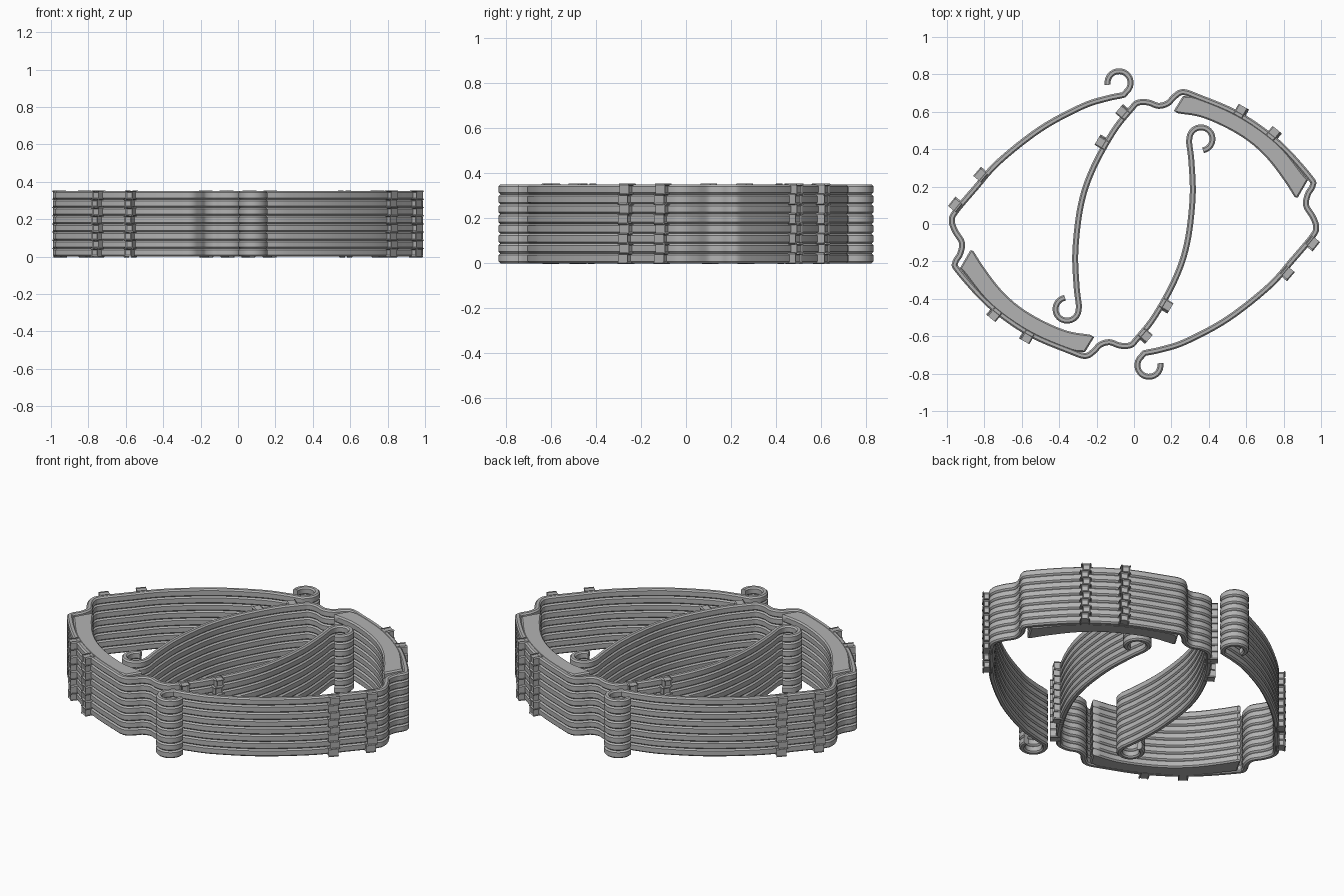
import bpy, bmesh
from math import cos, sin, pi, radians
from mathutils import Vector

if "Cube" in bpy.data.objects:
    bpy.data.objects.remove(bpy.data.objects["Cube"])

LAYERS, PITCH = 8, 0.35 / 8
HALF = 0.016          # half the band width
CHAMFER = 0.008

grey = bpy.data.materials.new("plain grey")
grey.use_nodes = True
grey.diffuse_color = (0.45, 0.45, 0.45, 1)
grey.node_tree.nodes["Principled BSDF"].inputs["Base Color"].default_value = (0.45, 0.45, 0.45, 1)


def arc(cx, cy, r, a0, a1, n=16):
    return [Vector((cx + r * cos(radians(a0 + (a1 - a0) * i / n)),
                    cy + r * sin(radians(a0 + (a1 - a0) * i / n)))) for i in range(n + 1)]


def smooth(points, steps=6):
    """Catmull-Rom curve through the points."""
    p = [Vector(q) for q in points]
    p = [2 * p[0] - p[1]] + p + [2 * p[-1] - p[-2]]
    out = []
    for a, b, c, d in zip(p, p[1:], p[2:], p[3:]):
        for i in range(steps):
            t = i / steps
            out.append(0.5 * (2 * b + (c - a) * t + (2 * a - 5 * b + 4 * c - d) * t * t
                              + (3 * b - a - 3 * c + d) * t ** 3))
    return out + [p[-2]]


def tangent(path, i):
    return (path[min(i + 1, len(path) - 1)] - path[max(i - 1, 0)]).normalized()


def finish(name, bm, turn, count=LAYERS, step=PITCH):
    bmesh.ops.recalc_face_normals(bm, faces=bm.faces)
    mesh = bpy.data.meshes.new(name)
    bm.to_mesh(mesh)
    bm.free()
    mesh.materials.append(grey)
    ob = bpy.data.objects.new(name, mesh)
    bpy.context.collection.objects.link(ob)
    ob.rotation_euler.z = turn
    stack = ob.modifiers.new("stack", "ARRAY")
    stack.count = count
    stack.use_relative_offset = False
    stack.use_constant_offset = True
    stack.constant_offset_displace = (0, 0, step)
    bpy.ops.object.select_all(action="DESELECT")
    ob.select_set(True)
    bpy.context.view_layer.objects.active = ob
    bpy.ops.object.shade_smooth_by_angle(angle=radians(32))


# One strand: hook, long arc, ripple, pad arc, ripple, inner arc, hook
body = smooth([(-0.055, 0.69), (-0.15, 0.67), (-0.28, 0.627), (-0.5, 0.508), (-0.72, 0.335),
               (-0.85, 0.19), (-0.955, 0.065), (-0.974, 0.015), (-0.955, -0.04),
               (-0.92, -0.1), (-0.93, -0.16), (-0.955, -0.205), (-0.94, -0.25),
               (-0.77, -0.435), (-0.56, -0.585), (-0.34, -0.68), (-0.26, -0.705),
               (-0.215, -0.68), (-0.18, -0.645), (-0.13, -0.632), (-0.075, -0.65),
               (-0.02, -0.648), (0.015, -0.615), (0.11, -0.495), (0.22, -0.295),
               (0.283, -0.107), (0.313, 0.133), (0.308, 0.32), (0.294, 0.44)])
path = arc(-0.08, 0.755, 0.062, 190, -50) + body + arc(0.358, 0.455, 0.062, 175, -80)


def strand(turn, side):
    bm = bmesh.new()
    c, w, h = CHAMFER, HALF, PITCH
    profile = [(-w, c), (-w + c, 0), (w - c, 0), (w, c),
               (w, h - c), (w - c, h), (c - w, h), (-w, h - c)]
    rings = []
    for i, p in enumerate(path):
        t = tangent(path, i)
        n = Vector((t.y, -t.x))
        rings.append([bm.verts.new((*(p + n * u), z)) for u, z in profile])
    for a, b in zip(rings, rings[1:]):
        for k in range(8):
            bm.faces.new((a[k], a[k - 1], b[k - 1], b[k]))
    bm.faces.new(rings[0])
    bm.faces.new(rings[-1])
    finish(side + "_band", bm, turn)


# Crescent pad filling the inside of the pad arc
def pad(turn, side):
    inner = smooth([(-0.235, -0.592), (-0.36, -0.57), (-0.5, -0.51), (-0.62, -0.435),
                    (-0.716, -0.345), (-0.8, -0.235), (-0.858, -0.145)])
    outer = smooth([(-0.93, -0.235), (-0.77, -0.43), (-0.56, -0.58), (-0.34, -0.675),
                    (-0.262, -0.685)])
    ends = [Vector((-0.875, -0.14))], [Vector((-0.213, -0.605))]
    bm = bmesh.new()
    loop = inner + ends[0] + outer + ends[1]
    n = len(loop)
    rings = []
    for z, inset in ((0, CHAMFER), (CHAMFER, 0), (PITCH - CHAMFER, 0), (PITCH, CHAMFER)):
        ring = []
        for i, p in enumerate(loop):
            t = (loop[(i + 1) % n] - loop[i - 1]).normalized()
            ring.append(bm.verts.new((*(p + Vector((-t.y, t.x)) * inset), z)))
        rings.append(ring)
    for a, b in zip(rings, rings[1:]):
        for i in range(n):
            bm.faces.new((a[i - 1], a[i], b[i], b[i - 1]))
    bm.faces.new(rings[0])
    bm.faces.new(rings[-1])
    finish(side + "_pad", bm, turn)


# Small lugs on the outer side, slightly staggered on alternate layers
def lugs(turn, side):
    spots = [(-0.84, 0.283), (-0.963, 0.112), (-0.743, -0.476), (-0.572, -0.6),
             (0.176, -0.44), (0.06, -0.6)]
    for row, shift in enumerate((-0.004, 0.004)):
        bm = bmesh.new()
        for spot in spots:
            i = min(range(len(path)), key=lambda k: (path[k] - Vector(spot)).length)
            t = tangent(path, i)
            n = Vector((t.y, -t.x))
            base = path[i] + t * ((Vector(spot) - path[i]).dot(t) + shift)
            made = bmesh.ops.create_cube(bm, size=1)["verts"]
            for v in made:
                xy = base + t * v.co.x * 0.044 + n * (0.022 + v.co.y * 0.044)
                v.co = (*xy, (row + 0.5 + v.co.z * 0.92) * PITCH)
            edges = {e for v in made for e in v.link_edges}
            bmesh.ops.bevel(bm, geom=list(edges), offset=0.006, segments=1, affect="EDGES")
        finish(f"{side}_lugs_{row + 1}", bm, turn, LAYERS // 2, PITCH * 2)


for turn, side in ((0, "right"), (pi, "left")):
    strand(turn, side)
    pad(turn, side)
    lugs(turn, side)
